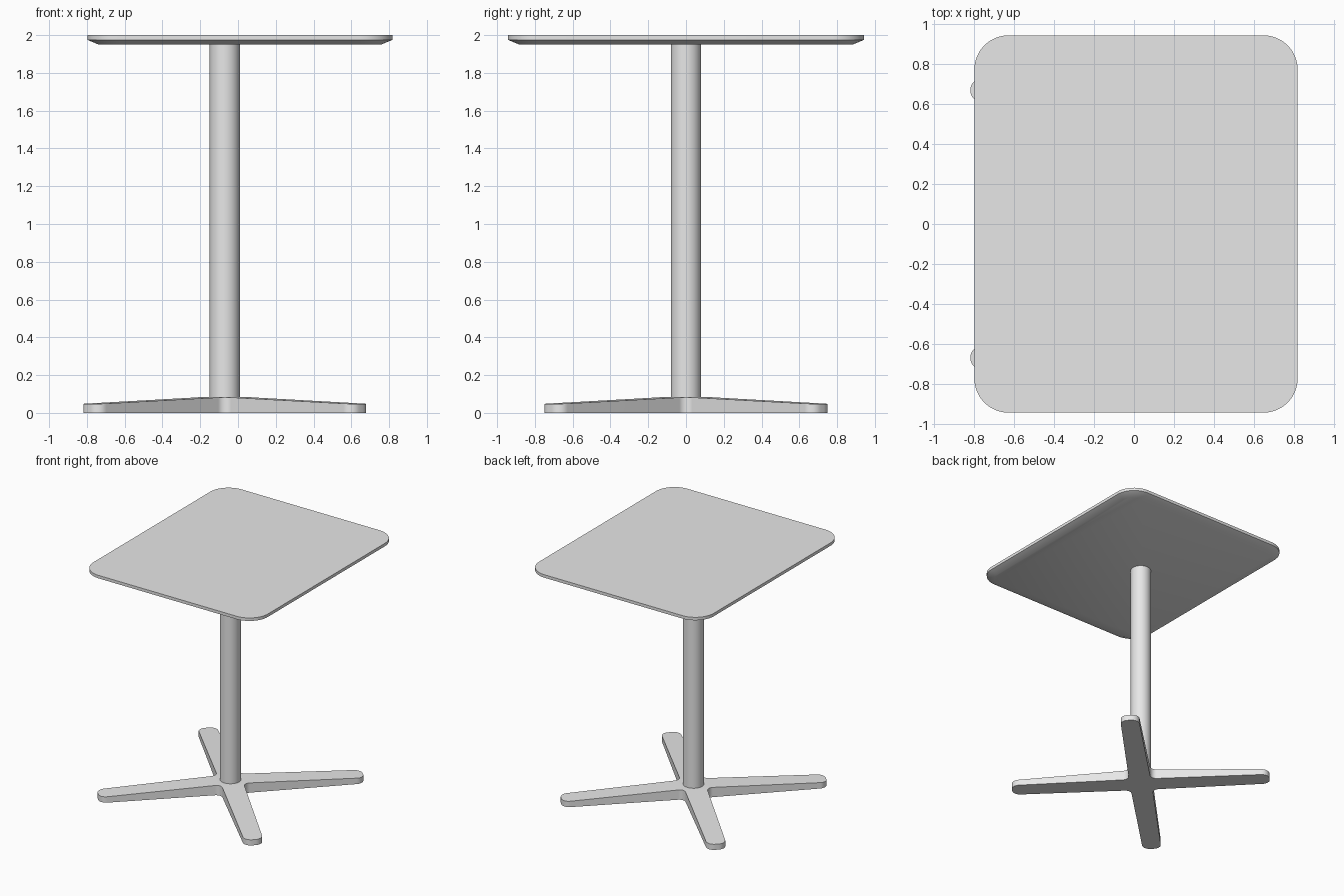
import bpy
import bmesh
from math import pi, sin, cos, radians

cube = bpy.data.objects.get("Cube")
if cube:
    bpy.data.objects.remove(cube, do_unlink=True)

COLUMN_X = -0.07

grey = bpy.data.materials.new("light_grey")
grey.use_nodes = True
grey.diffuse_color = (0.8, 0.8, 0.8, 1)
grey.node_tree.nodes["Principled BSDF"].inputs["Base Color"].default_value = (0.8, 0.8, 0.8, 1)


def finish(name, bm, location):
    """Turn a bmesh into a smooth-shaded object with sharp edges kept."""
    bmesh.ops.remove_doubles(bm, verts=bm.verts, dist=0.0005)
    bmesh.ops.recalc_face_normals(bm, faces=bm.faces)
    mesh = bpy.data.meshes.new(name)
    bm.to_mesh(mesh)
    bm.free()
    mesh.materials.append(grey)
    obj = bpy.data.objects.new(name, mesh)
    obj.location = location
    bpy.context.collection.objects.link(obj)
    bpy.ops.object.select_all(action="DESELECT")
    obj.select_set(True)
    bpy.context.view_layer.objects.active = obj
    bpy.ops.object.shade_smooth_by_angle(angle=radians(25))
    return obj


def arc(cx, cy, r, start, end, steps):
    """Points along a circular arc, angles in degrees."""
    angles = [radians(start + (end - start) * i / steps) for i in range(steps + 1)]
    return [(cx + r * cos(a), cy + r * sin(a)) for a in angles]


def rounded_rect(hx, hy, r):
    corners = [(1, 1, 0), (-1, 1, 90), (-1, -1, 180), (1, -1, 270)]
    return [p for sx, sy, a in corners
            for p in arc(sx * (hx - r), sy * (hy - r), r, a, a + 90, 12)]


def loft(bm, loops):
    """Skin closed loops of equal length and cap both ends."""
    rings = [[bm.verts.new(p) for p in loop] for loop in loops]
    n = len(rings[0])
    for low, high in zip(rings, rings[1:]):
        for i in range(n):
            j = (i + 1) % n
            bm.faces.new((low[i], low[j], high[j], high[i]))
    bm.faces.new(rings[0][::-1])
    bm.faces.new(rings[-1])


# Table top: rounded slab with a bevelled underside
bm = bmesh.new()
layers = [(0.06, 1.95), (0, 1.975), (0, 2.0)]
loft(bm, [[(x, y, z) for x, y in rounded_rect(0.808 - d, 0.943 - d, 0.17 - d)]
          for d, z in layers])
finish("table_top", bm, (0.01, 0, 0))

# Column
bm = bmesh.new()
loft(bm, [[(x, y, z) for x, y in arc(0, 0, 0.08, 0, 352.5, 47)] for z in (0.07, 1.955)])
finish("column", bm, (COLUMN_X, 0, 0))

# Four-arm base: tapered arms, rounded tips, filleted crotches
ROOT, TIP, LENGTH = 0.085, 0.074, 1.02
FILLET, TIP_R = 0.05, 0.06
c = ROOT + FILLET
side = (arc(c, -c, FILLET, 135, 90, 6)
        + arc(LENGTH - TIP_R, TIP_R - TIP, TIP_R, -90, 0, 8))
outline = side + [(u, -v) for u, v in reversed(side)]
hub = side[0][0]


def top_z(u):
    return 0.083 - 0.036 * (u - hub) / (LENGTH - hub)


bm = bmesh.new()
hub_points = []
for k in range(4):
    a = pi / 4 + k * pi / 2
    turned = [(u * cos(a) - v * sin(a), u * sin(a) + v * cos(a)) for u, v in outline]
    hub_points.append(turned[0])
    bottom = [bm.verts.new((x, y, 0)) for x, y in turned]
    top = [bm.verts.new((x, y, top_z(u))) for (x, y), (u, v) in zip(turned, outline)]
    bm.faces.new(bottom[::-1])
    bm.faces.new(top)
    for i in range(len(turned) - 1):
        bm.faces.new((bottom[i], bottom[i + 1], top[i + 1], top[i]))
for z in (0, top_z(hub)):
    bm.faces.new([bm.verts.new((x, y, z)) for x, y in hub_points])
finish("cross_base", bm, (COLUMN_X, 0, 0))
